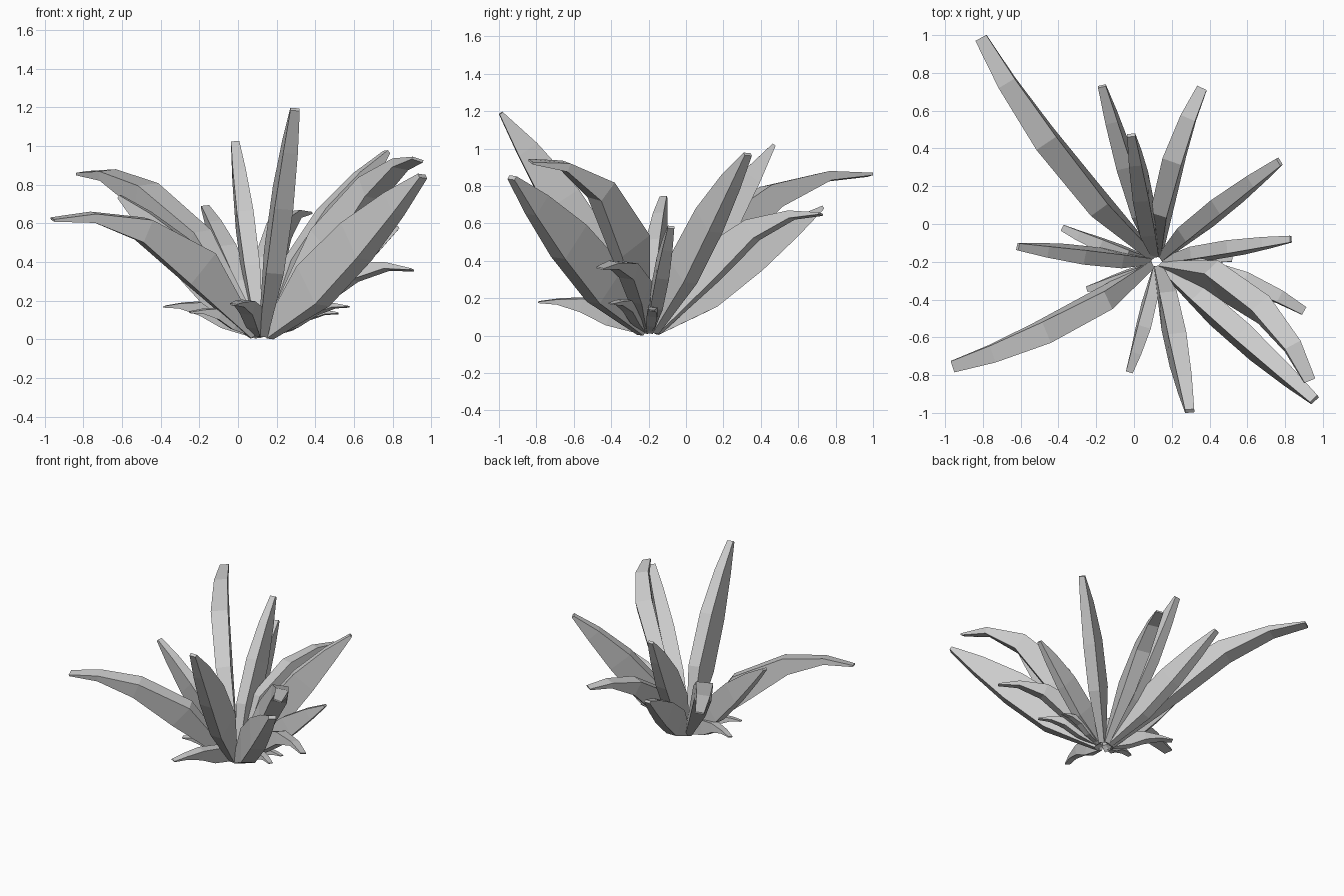
import bpy, bmesh, math
from mathutils import Vector

if "Cube" in bpy.data.objects:
    bpy.data.objects.remove(bpy.data.objects["Cube"])

ROOT = Vector((0.12, -0.2, 0.025))

# tip x, y, z, arch (0.5 is straight, larger droops more), sideways lean in degrees
LEAVES = [
    (-0.81, 0.985, 0.86, 1.07, 15), (-0.17, 0.73, 0.685, 0.54, 16),
    (-0.015, 0.47, 1.02, 0.54, 16), (0.36, 0.72, 0.65, 1.08, 15),
    (0.77, 0.33, 0.97, 0.6, 16), (0.83, -0.08, 0.58, 0.57, 16),
    (0.90, -0.46, 0.36, 1.27, 20), (0.93, -0.83, 0.93, 1.02, 32),
    (0.955, -0.93, 0.845, 0.53, 16), (0.295, -0.99, 1.19, 0.56, 16),
    (-0.025, -0.785, 0.18, 1.15, 15), (-0.96, -0.755, 0.62, 1.17, 16),
    (-0.25, -0.345, 0.14, 1.2, 15), (-0.38, -0.02, 0.17, 1.2, 15),
    (-0.615, -0.12, 0.74, 0.57, 16), (0.52, -0.185, 0.135, 1.2, 15),
    (0.57, -0.40, 0.17, 1.2, 15),
]
STEPS = (0, 0.3, 0.58, 0.82, 1)
# widths and depths per step for straight and drooping leaves
STRAIGHT = ((0.04, 0.085, 0.09, 0.07, 0.045), (0.05, 0.21, 0.19, 0.11, 0.02))
ARCHED = ((0.04, 0.1, 0.115, 0.09, 0.06), (0.05, 0.2, 0.12, 0.045, 0.012))


def make_leaf(index, tip, arch, lean):
    """Tapered four-sided blade swept along a curve from the root."""
    flat = Vector((tip.x - ROOT.x, tip.y - ROOT.y, 0))
    reach = flat.length
    out = flat.normalized()
    side = Vector((-out.y, out.x, 0))
    p0 = ROOT + out * 0.045
    # the bend leans sideways, the blade rolls half as much
    p1 = ROOT + out * reach * 0.5
    p1 += side * (arch - 0.5) * tip.z * math.tan(lean)
    p1.z = tip.z * arch
    c, s = math.cos(lean * 0.5), math.sin(lean * 0.5)
    scale = min(1.1, 0.25 + 0.58 * math.hypot(reach, tip.z))
    if index == 9:
        scale *= 1.15
    widths, depths = STRAIGHT if arch < 0.8 else ARCHED
    bm = bmesh.new()
    rings = []
    for t, w, d in zip(STEPS, widths, depths):
        p = p0 * (1 - t) ** 2 + p1 * (2 * t * (1 - t)) + tip * t * t
        tangent = ((p1 - p0) * (1 - t) + (tip - p1) * t).normalized()
        up = tangent.cross(side).normalized()
        across = up.cross(tangent)
        if across.dot(side) < 0:
            across.negate()
        up, across = up * c + across * s, across * c - up * s
        w, d = w * scale / 2, d * scale / 2
        ring = []
        for a, b in ((-1, -1), (1, -1), (1, 1), (-1, 1)):
            co = p + across * a * w + up * b * d
            co.z = max(co.z, 0)
            ring.append(bm.verts.new(co))
        rings.append(ring)
    for lo, hi in zip(rings, rings[1:]):
        for i in range(4):
            j = (i + 1) % 4
            bm.faces.new((lo[i], lo[j], hi[j], hi[i]))
    bm.faces.new(rings[0])
    bm.faces.new(rings[-1])
    bmesh.ops.recalc_face_normals(bm, faces=bm.faces)
    name = f"leaf_{index:02d}"
    mesh = bpy.data.meshes.new(name)
    bm.to_mesh(mesh)
    bm.free()
    bpy.context.collection.objects.link(bpy.data.objects.new(name, mesh))


# Rosette of leaves
for n, (x, y, z, arch, lean) in enumerate(LEAVES, 1):
    make_leaf(n, Vector((x, y, z)), arch, math.radians(lean))
